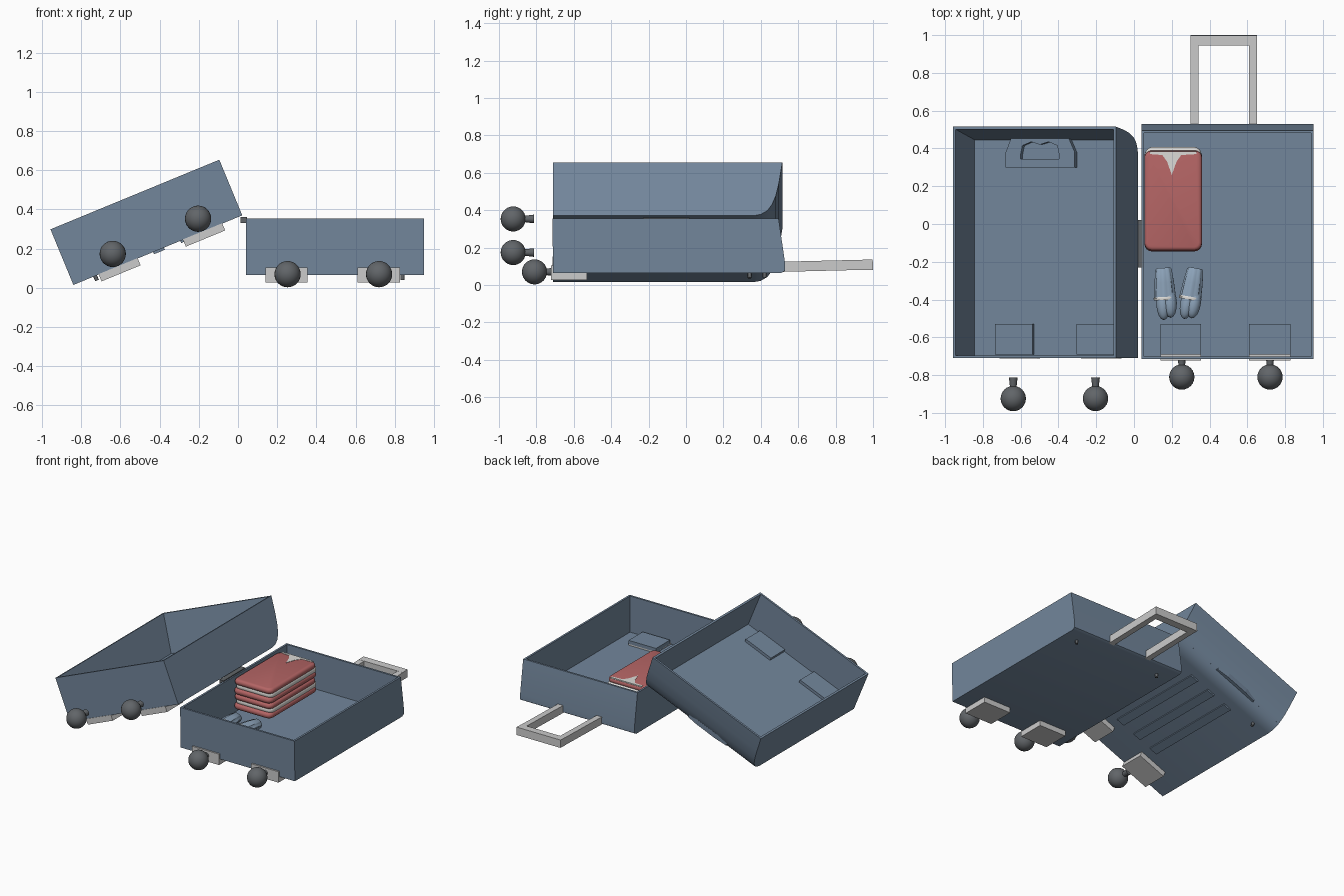
import bpy, bmesh, math
from mathutils import Matrix, Vector

if "Cube" in bpy.data.objects:
    bpy.data.objects.remove(bpy.data.objects["Cube"])

def mat(name, col):
    m = bpy.data.materials.new(name)
    m.diffuse_color = (*col, 1)
    m.use_nodes = True
    m.node_tree.nodes["Principled BSDF"].inputs["Base Color"].default_value = m.diffuse_color
    return m

BLUE = mat("shell_blue", (0.17, 0.24, 0.33))
DARK = mat("wheel_grey", (0.12, 0.13, 0.14))
RED = mat("shirt_red", (0.46, 0.13, 0.13))
WHITE = mat("cloth_white", (0.72, 0.71, 0.68))
SOCK = mat("sock_blue", (0.26, 0.36, 0.48))
I = Matrix.Identity(4)

def finish(name, bm, M=I, material=None, smooth=False):
    bmesh.ops.recalc_face_normals(bm, faces=bm.faces)
    bm.transform(M)
    me = bpy.data.meshes.new(name)
    bm.to_mesh(me)
    bm.free()
    ob = bpy.data.objects.new(name, me)
    bpy.context.collection.objects.link(ob)
    if material:
        me.materials.append(material)
    if smooth:
        bpy.context.view_layer.objects.active = ob
        ob.select_set(True)
        bpy.ops.object.shade_smooth_by_angle(angle=math.radians(35))
        ob.select_set(False)
    return ob

def cube(x0, x1, y0, y1, z0, z1):
    bm = bmesh.new()
    bmesh.ops.create_cube(bm, size=1)
    bm.transform(Matrix.Translation(((x0+x1)/2, (y0+y1)/2, (z0+z1)/2))
                 @ Matrix.Diagonal((x1-x0, y1-y0, z1-z0, 1)))
    return bm

def box(name, ext, M=I, material=None):
    return finish(name, cube(*ext), M, material)

def cushion(name, ext, corner, edge, material):
    # box with rounded plan corners, then soft top and bottom edges
    bm = cube(*ext)
    up = [e for e in bm.edges if abs(e.verts[0].co.z - e.verts[1].co.z) > 1e-4]
    bmesh.ops.bevel(bm, geom=up, offset=corner, segments=4, profile=0.5, affect='EDGES')
    rim = [e for e in bm.edges if abs(e.verts[0].co.z - e.verts[1].co.z) < 1e-4]
    bmesh.ops.bevel(bm, geom=rim, offset=edge, segments=3, profile=0.5, affect='EDGES')
    return finish(name, bm, I, material, True)

def slab(name, outer, z0, z1, M=I, material=None):
    bm = bmesh.new()
    f = bm.faces.new([bm.verts.new((x, y, z0)) for x, y in outer])
    g = bmesh.ops.extrude_face_region(bm, geom=[f])
    for v in g['geom']:
        if isinstance(v, bmesh.types.BMVert):
            v.co.z = z1
    return finish(name, bm, M, material)

def ring(name, outer, inner, z0, z1, M=I, material=None):
    # frame between two matching outlines
    bm = bmesh.new()
    loops = [[bm.verts.new((x, y, z)) for x, y in p]
             for p, z in ((outer, z0), (outer, z1), (inner, z1), (inner, z0))]
    n = len(outer)
    for k in range(4):
        a, b = loops[k], loops[(k+1) % 4]
        for i in range(n):
            j = (i+1) % n
            bm.faces.new((a[i], a[j], b[j], b[i]))
    return finish(name, bm, M, material)

def shell(name, width, profile, floor, taper, M):
    # side profile extruded across, then the open top inset and pushed down
    bm = bmesh.new()
    a = [bm.verts.new((0, y, z)) for y, z in profile]
    b = [bm.verts.new((width, y, z)) for y, z in profile]
    n = len(profile)
    bm.faces.new(a)
    bm.faces.new(b)
    faces = [bm.faces.new((a[i], a[(i+1) % n], b[(i+1) % n], b[i])) for i in range(n)]
    top = faces[-1]
    bmesh.ops.recalc_face_normals(bm, faces=bm.faces)
    bmesh.ops.inset_individual(bm, faces=[top], thickness=0.02)
    inner = bmesh.ops.extrude_discrete_faces(bm, faces=[top])['faces'][0]
    for v in inner.verts:
        v.co.z = floor
        if v.co.y > 0:
            v.co.y -= taper
    return finish(name, bm, M, BLUE, True)

# frames of the two halves
base = Matrix.Translation((0.04, 0, 0.065))
lid = Matrix.Translation((-0.84, 0, 0.015)) @ Matrix.Rotation(math.radians(-22.4), 4, 'Y')

# shells: profiles start at the front rim and end at the back rim
shell("base_shell", 0.91, [(-0.715, 0.29), (-0.71, 0), (0.51, 0), (0.53, 0.012),
                           (0.53, 0.05), (0.495, 0.29)], 0.03, 0.0, base)
shell("lid_shell", 0.932, [(-0.71, 0.307), (-0.71, 0), (0.36, 0), (0.40, 0.008), (0.435, 0.03),
                           (0.46, 0.065), (0.48, 0.115), (0.497, 0.19), (0.515, 0.307)], 0.045, 0.055, lid)

# wheels, housings and floor bumps
def wheel(name, u, y, n, M):
    bm = bmesh.new()
    bmesh.ops.create_uvsphere(bm, u_segments=24, v_segments=16, radius=0.067,
                              matrix=Matrix.Translation((u, y, n)))
    bmesh.ops.create_cone(bm, cap_ends=True, segments=16, radius1=0.016, radius2=0.023, depth=0.06,
                          matrix=Matrix.Translation((u, y + 0.081, n)) @ Matrix.Rotation(-math.pi/2, 4, 'X'))
    finish(name, bm, M, DARK, True)

for part, M, us, housings, wy, wn, front, high in (
        ("base", base, (0.213, 0.68), ((0.10, 0.315), (0.57, 0.788)), -0.81, 0.005, -0.722, 0.04),
        ("lid", lid, (0.246, 0.717), ((0.14, 0.355), (0.605, 0.822)), -0.924, 0.07, -0.713, 0.002)):
    for i in range(2):
        u0, u1 = housings[i]
        wheel(f"{part}_wheel_{i+1}", us[i], wy, wn, M)
        box(f"{part}_wheel_housing_{i+1}", (u0, u1, front, -0.53, -0.038, high), M)
        box(f"{part}_floor_bump_{i+1}", (u0, u1, -0.69, -0.53, 0.02, 0.065), M, BLUE)

# pull handle at the back of the base
tilt = Matrix.Translation((0, 0.5, 0.097)) @ Matrix.Rotation(math.radians(1.4), 4, 'X')
for i, x in enumerate((0.30, 0.608)):
    box(f"pull_handle_rod_{i+1}", (x, x + 0.042, 0.0, 0.448, -0.027, 0.027), tilt)
box("pull_handle_grip", (0.30, 0.65, 0.445, 0.499, -0.028, 0.028), tilt)

# carry handle inside the lid, with finger scallops
ring("carry_handle",
     [(0.205, 0.30), (0.40, 0.30), (0.60, 0.30), (0.60, 0.38), (0.565, 0.455), (0.48, 0.465),
      (0.40, 0.465), (0.32, 0.465), (0.235, 0.455), (0.205, 0.38)],
     [(0.29, 0.345), (0.40, 0.345), (0.51, 0.345), (0.51, 0.37), (0.50, 0.415), (0.45, 0.435),
      (0.40, 0.42), (0.35, 0.435), (0.30, 0.415), (0.29, 0.37)], 0.04, 0.075, lid, BLUE)

# ribs under the lid
for i, u in enumerate((0.32, 0.47, 0.62)):
    box(f"lid_rib_{i+1}", (u - 0.03, u + 0.03, -0.45, 0.30, -0.012, 0.01), lid, BLUE)

# small studs near the back, and the hinge
for part, M in (("base", base), ("lid", lid)):
    for i, u in enumerate((0.12, 0.80)):
        bm = bmesh.new()
        bmesh.ops.create_cone(bm, cap_ends=True, segments=12, radius1=0.01, radius2=0.01, depth=0.04,
                              matrix=Matrix.Translation((u, 0.42 if part == "base" else 0.34, -0.005)))
        finish(f"{part}_stud_{i+1}", bm, M, DARK, True)
box("hinge", (0.012, 0.045, -0.23, 0.02, 0.33, 0.362), I, DARK)

# two folded shirts
for i, z in enumerate((0.13, 0.238)):
    cushion(f"shirt_{i+1}_bottom", (0.055, 0.36, -0.145, 0.40, z, z + 0.042), 0.04, 0.018, RED)
    cushion(f"shirt_{i+1}_fold", (0.058, 0.357, -0.13, 0.408, z + 0.032, z + 0.076), 0.04, 0.018, WHITE)
    cushion(f"shirt_{i+1}_top", (0.055, 0.36, -0.14, 0.39, z + 0.066, z + 0.107), 0.04, 0.018, RED)
slab("shirt_collar", [(0.085, 0.385), (0.33, 0.385), (0.33, 0.37), (0.25, 0.365), (0.225, 0.33),
                      (0.20, 0.26), (0.175, 0.33), (0.15, 0.365), (0.085, 0.37)], 0.335, 0.347, I, WHITE)

# rolled pair of socks: ribbed cuff, white band, rounded toes
def tube(name, rings, M, material, rib=0.0, n=32):
    bm = bmesh.new()
    prev = None
    for k, (y, r) in enumerate(rings):
        cur = []
        for i in range(n):
            t = 2 * math.pi * i / n
            q = r * (1 - rib * (i // 2 % 2))
            cur.append(bm.verts.new((q * math.cos(t), y, 0.75 * q * math.sin(t))))
        if prev:
            for i in range(n):
                bm.faces.new((prev[i], prev[(i+1) % n], cur[(i+1) % n], cur[i]))
        if k in (0, len(rings) - 1):
            bm.faces.new(cur)
        prev = cur
    finish(name, bm, M, material, True)

for i, (x, a) in enumerate(((0.16, 3), (0.312, -10))):
    M = Matrix.Translation((x, -0.31, 0.135)) @ Matrix.Rotation(math.radians(a), 4, 'Z')
    tube(f"sock_{i+1}_cuff", [(0.078, 0.035), (0.07, 0.043), (0.0, 0.052), (-0.08, 0.058)], M, SOCK, 0.08)
    tube(f"sock_{i+1}_band", [(-0.076, 0.058), (-0.082, 0.061), (-0.092, 0.058)], M, WHITE)
    for j, (dx, y, ln) in enumerate(((-0.012, -0.115, 0.083), (0.025, -0.11, 0.078))):
        bm = bmesh.new()
        bmesh.ops.create_uvsphere(bm, u_segments=16, v_segments=12, radius=1)
        bm.transform(Matrix.Translation((dx, y, 0.006 * j)) @ Matrix.Diagonal((0.036, ln, 0.036, 1)))
        finish(f"sock_{i+1}_toe_{j+1}", bm, M, SOCK, True)
